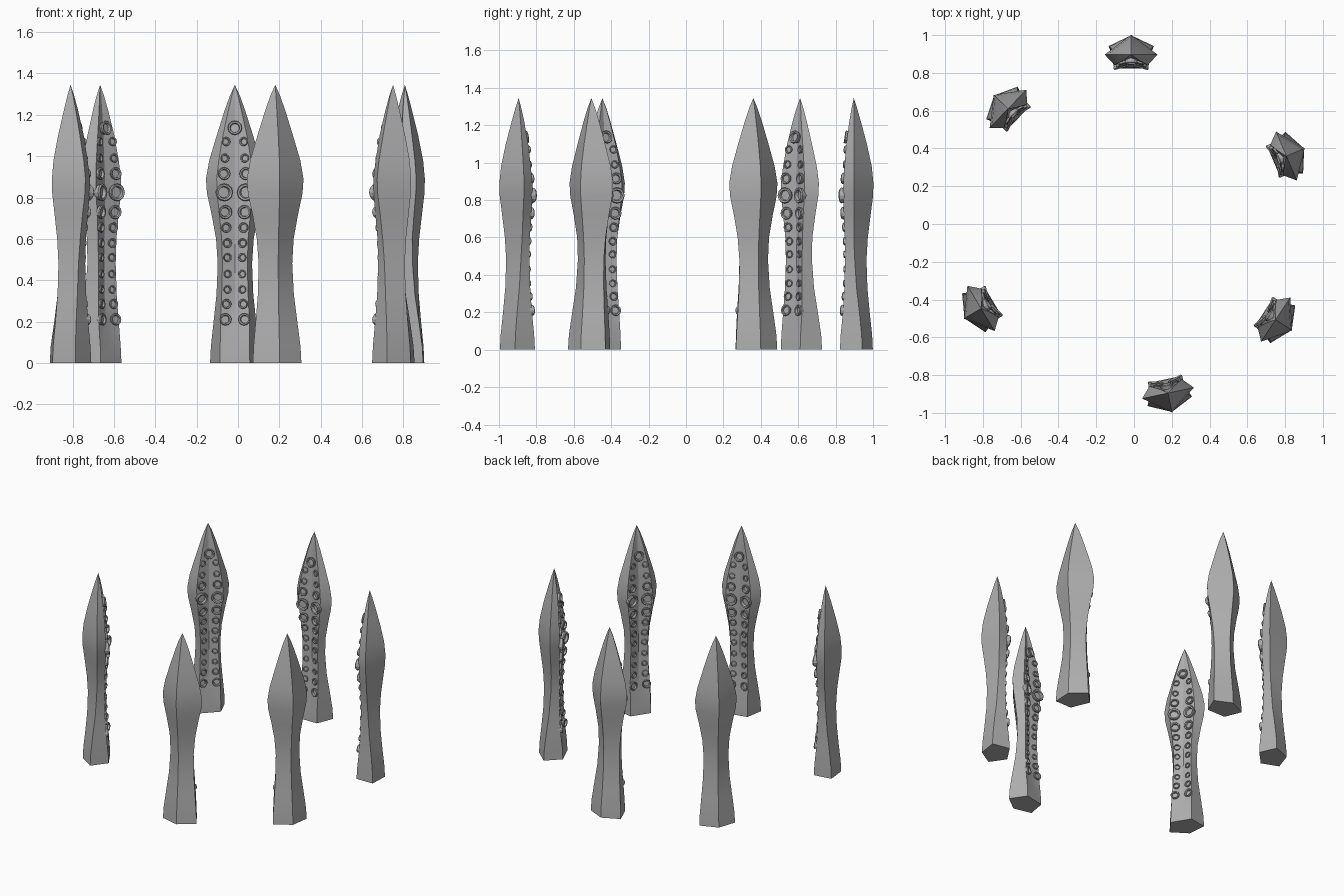
import bpy, bmesh, math
from mathutils import Vector, Matrix

cube = bpy.data.objects.get("Cube")
if cube:
    bpy.data.objects.remove(cube)

mat = bpy.data.materials.new("plain_grey")
mat.use_nodes = True
grey = (0.42, 0.42, 0.42, 1)
mat.diffuse_color = grey
mat.node_tree.nodes["Principled BSDF"].inputs["Base Color"].default_value = grey

# Body sections: height, half width, side ridge depth, back ridge, front corner, front depth, groove
SECTIONS = [
    (0.00, 0.120, 0.045, 0.102, 0.072, -0.074, 0.000),
    (0.08, 0.116, 0.042, 0.098, 0.071, -0.070, 0.000),
    (0.20, 0.103, 0.030, 0.085, 0.070, -0.058, 0.016),
    (0.33, 0.089, 0.015, 0.073, 0.064, -0.050, 0.020),
    (0.48, 0.083, 0.005, 0.068, 0.060, -0.047, 0.020),
    (0.60, 0.091, 0.000, 0.075, 0.064, -0.048, 0.020),
    (0.72, 0.113, 0.000, 0.090, 0.075, -0.053, 0.022),
    (0.82, 0.135, 0.000, 0.103, 0.086, -0.057, 0.024),
    (0.89, 0.140, 0.000, 0.105, 0.088, -0.056, 0.024),
    (0.98, 0.124, 0.000, 0.096, 0.078, -0.050, 0.022),
    (1.10, 0.088, 0.000, 0.070, 0.058, -0.040, 0.018),
    (1.22, 0.050, 0.000, 0.038, 0.032, -0.024, 0.010),
    (1.29, 0.025, 0.000, 0.018, 0.016, -0.012, 0.004),
]
TIP = 1.345


def section_at(z):
    for a, b in zip(SECTIONS, SECTIONS[1:]):
        if z <= b[0]:
            t = (z - a[0]) / (b[0] - a[0])
            return [p + (q - p) * t for p, q in zip(a, b)]


def finish(bm, name):
    bmesh.ops.recalc_face_normals(bm, faces=bm.faces)
    for f in bm.faces:
        f.smooth = True
    for e in bm.edges:
        if len(e.link_faces) == 2 and e.calc_face_angle() > math.radians(25):
            e.smooth = False
    mesh = bpy.data.meshes.new(name)
    bm.to_mesh(mesh)
    bm.free()
    mesh.materials.append(mat)
    return mesh


def body_mesh():
    bm = bmesh.new()
    rings = []
    for z, w, s, d, c, f, g in SECTIONS:
        outline = [(0, d), (-w, s), (-c, f), (0, f + g), (c, f), (w, s)]
        rings.append([bm.verts.new((x, y, z)) for x, y in outline])
    tip = bm.verts.new((0, 0, TIP))
    bm.faces.new(rings[0])
    n = len(rings[0])
    for i in range(n):
        j = (i + 1) % n
        for lo, hi in zip(rings, rings[1:]):
            bm.faces.new((lo[i], lo[j], hi[j], hi[i]))
        bm.faces.new((rings[-1][i], rings[-1][j], tip))
    # Keep the lengthwise ridges crisp
    return finish(bm, "tentacle_body")


def add_sucker(bm, place, normal, r):
    # Cup-shaped ring: outer wall, rounded rim, sunken middle
    profile = [(0.8, -0.5), (0.9, 0.1), (1.0, 0.4), (0.9, 0.55), (0.68, 0.5), (0.6, 0.12)]
    m = Matrix.Translation(place) @ normal.to_track_quat("Z", "Y").to_matrix().to_4x4()
    n = 12
    rings = []
    for pr, ph in profile:
        rings.append([bm.verts.new(m @ Vector((r * pr * math.cos(math.tau * k / n),
                                               r * pr * math.sin(math.tau * k / n),
                                               r * ph))) for k in range(n)])
    for a, b in zip(rings, rings[1:]):
        for k in range(n):
            j = (k + 1) % n
            bm.faces.new((a[k], a[j], b[j], b[k]))
    bm.faces.new(rings[-1])
    bm.faces.new(rings[0][::-1])


# Sucker rows: height, sideways offset, radius
SUCKERS = [
    (0.21, 0.048, 0.030), (0.285, 0.042, 0.024), (0.355, 0.038, 0.020),
    (0.43, 0.037, 0.020), (0.51, 0.038, 0.021), (0.58, 0.039, 0.023),
    (0.655, 0.044, 0.025), (0.73, 0.050, 0.034), (0.825, 0.056, 0.043),
    (0.915, 0.055, 0.031), (0.99, 0.050, 0.022), (1.07, 0.045, 0.022),
]


def sucker_mesh():
    bm = bmesh.new()
    for z, x, r in SUCKERS:
        c, f, g = section_at(z)[4:]
        slope = (section_at(z + 0.03)[5] - section_at(z - 0.03)[5]) / 0.06
        y = f + g * (1 - x / c)
        for side in (-1, 1):
            add_sucker(bm, Vector((side * x, y, z)), Vector((-side * g / c, -1, slope)), r)
    # Single sucker at the top of the groove
    f = section_at(1.135)[5]
    add_sucker(bm, Vector((0, f + 0.005, 1.135)), Vector((0, -1, 0.15)), 0.035)
    return finish(bm, "tentacle_suckers")


body, suckers = body_mesh(), sucker_mesh()

# Ring of tentacles with the suckers facing the middle: x, y, outward angle
PLACES = [
    (-0.015, 0.897, 90), (-0.667, 0.610, 136), (-0.810, -0.447, 211),
    (0.180, -0.895, -78), (0.750, -0.506, -33.5), (0.807, 0.360, 23),
]
for i, (x, y, angle) in enumerate(PLACES, 1):
    for name, mesh in (("tentacle", body), ("suckers", suckers)):
        ob = bpy.data.objects.new(f"{name}_{i}", mesh)
        ob.location = (x, y, 0)
        ob.rotation_euler.z = math.radians(angle - 90)
        bpy.context.collection.objects.link(ob)
